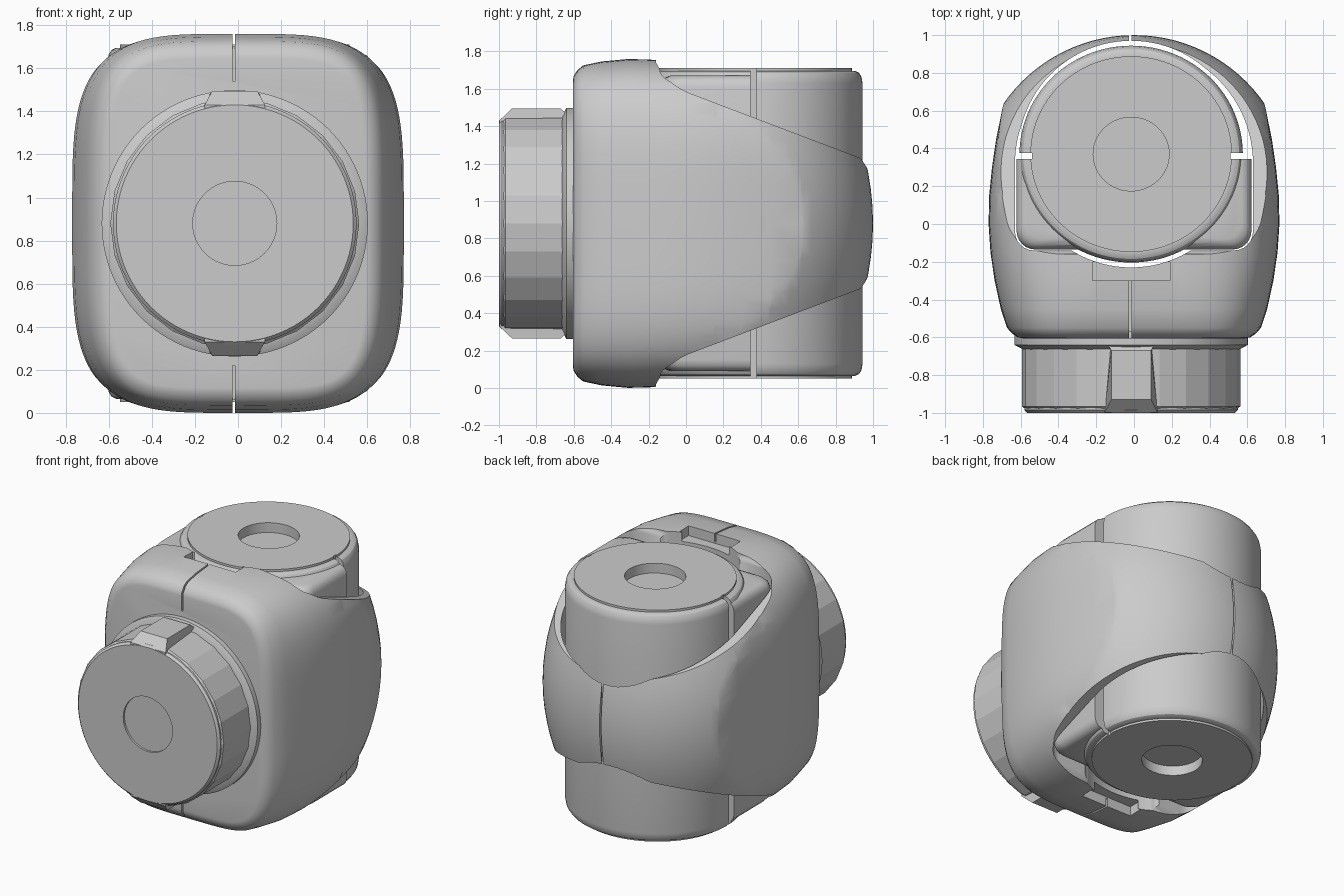
import bpy, bmesh
from math import sin, cos, pi, copysign

if "Cube" in bpy.data.objects:
    bpy.data.objects.remove(bpy.data.objects["Cube"])

CX, CY, CZ = -0.015, 0.37, 0.88     # column axis (CX, CY), flange axis (CX, CZ)


def loft(name, rings, closed=True):
    """Skin a list of equal-length point rings, capping both ends."""
    bm = bmesh.new()
    rows = [[bm.verts.new(p) for p in r] for r in rings]
    n = len(rows[0])
    for a, b in zip(rows, rows[1:]):
        for i in range(n):
            j = (i + 1) % n
            bm.faces.new((a[i], a[j], b[j], b[i]))
    bm.faces.new(rows[0])
    bm.faces.new(rows[-1])
    bmesh.ops.remove_doubles(bm, verts=bm.verts, dist=1e-5)
    bmesh.ops.recalc_face_normals(bm, faces=bm.faces)
    me = bpy.data.meshes.new(name)
    bm.to_mesh(me)
    bm.free()
    ob = bpy.data.objects.new(name, me)
    bpy.context.collection.objects.link(ob)
    return ob


def lathe(name, profile, axis, segs=96, sx=1.0):
    """Spin (radius, height) pairs about the column (Z) or flange (Y) axis."""
    rings = []
    for r, h in profile:
        ring = []
        for i in range(segs):
            c, s = r * cos(2 * pi * i / segs), r * sin(2 * pi * i / segs)
            ring.append((CX + c * sx, CY + s, h) if axis == 'Z' else (CX + c, h, CZ + s))
        rings.append(ring)
    return loft(name, rings)


def box(x0, x1, y0, y1, z0, z1):
    q = [(x0, y0), (x1, y0), (x1, y1), (x0, y1)]
    return loft("cutter", [[(x, y, z) for x, y in q] for z in (z0, z1)])


def boolean(ob, cutter, op='DIFFERENCE'):
    cutter.hide_render = True
    m = ob.modifiers.new("cut", 'BOOLEAN')
    m.object, m.operation, m.solver = cutter, op, 'EXACT'
    bpy.context.view_layer.objects.active = ob
    bpy.ops.object.modifier_apply(modifier=m.name)
    bpy.data.objects.remove(cutter)


def smooth(ob, deg=30):
    bpy.ops.object.select_all(action='DESELECT')
    ob.select_set(True)
    bpy.context.view_layer.objects.active = ob
    bpy.ops.object.shade_smooth_by_angle(angle=deg * pi / 180)


def superellipse(y, hx, hz, e, n=112):
    f = lambda v: copysign(abs(v) ** (2 / e), v)
    return [(hx * f(cos(2 * pi * i / n)), y, CZ + hz * f(sin(2 * pi * i / n))) for i in range(n)]


def front_corners(hw, front, r=0.1):
    """Left then right rounded front corners of the U-shaped pocket."""
    pts = []
    for side, start in ((-1, pi), (1, 1.5 * pi)):
        for k in range(7):
            a = start + k * pi / 12
            pts.append((side * (hw - r) + r * cos(a), front + r + r * sin(a)))
    return pts


# Shell: rounded-square sections lofted front to back
sections = [(-0.605, .59, .765, 5), (-0.6, .615, .79, 4.8), (-0.58, .645, .82, 4.5),
            (-0.55, .672, .845, 4.3), (-0.45, .705, .866, 4), (-0.3, .738, .88, 4),
            (-0.15, .76, .876, 4), (0, .77, .87, 4), (.15, .767, .865, 4), (.3, .752, .86, 4),
            (.45, .73, .855, 4), (.62, .695, .85, 4), (.8, .65, .85, 4), (1.1, .55, .85, 4)]
shell = loft("joint_shell", [superellipse(*s) for s in sections])

# Barrel-shaped back of the shell
barrel = []
for k in range(25):
    z = -0.2 + k * 0.09
    r = 0.84 - 0.35 * (z - CZ) ** 2
    arc = [(r * cos(pi * i / 48), 0.16 + r * sin(pi * i / 48), z) for i in range(49)]
    barrel.append(arc + [(-r - .22, -.3, z), (-r - .6, -1, z), (r + .6, -1, z), (r + .22, -.3, z)])
boolean(shell, loft("cutter", barrel), 'INTERSECT')

# Sloped cuts that open the top and bottom
slope = [(-.16, 2.1), (-.16, 1.74), (-.13, 1.685), (-.08, 1.635), (-.03, 1.6), (.01, 1.58),
         (1.3, 1.09), (1.3, 2.1)]
for flip in (False, True):
    pts = [(y, 2 * CZ - z if flip else z) for y, z in slope]
    boolean(shell, loft("cutter", [[(x, y, z) for y, z in pts] for x in (-1.2, 1.2)]))

# Pocket for the column
pocket = front_corners(.63, -.14) + [(.63 * cos(pi * i / 48), .32 + .63 * sin(pi * i / 48))
                                     for i in range(49)]
boolean(shell, loft("cutter", [[(x, y, z) for x, y in pocket] for z in (-.3, 2.1)]))
boolean(shell, lathe("cutter", [(.6, -.4), (.6, 2.2)], 'Z'))

# Seams and tab slots, mirrored top and bottom
for flip in (False, True):
    for x0, x1, y0, y1, z0 in ((-.026, -.014, -.7, -.57, 1.54), (-.026, -.014, -.62, -.2, 1.70),
                               (-.22, .19, -.30, -.2, 1.69)):
        z1 = 2.0
        boolean(shell, box(x0, x1, y0, y1, *((2 * CZ - z1, 2 * CZ - z0) if flip else (z0, z1))))
boolean(shell, box(-.026, -.014, .9, 1.1, .3, 1.5))
smooth(shell)

# Column: capped cylinder with rounded rims and a round recess at each end
half = [(0.0001, 1.64), (.195, 1.64), (.195, 1.71), (.518, 1.71), (.518, 1.695), (.535, 1.695),
        (.555, 1.685), (.568, 1.665), (.574, 1.63)]
column = lathe("column", half + [(r, 2 * CZ - z) for r, z in reversed(half)], 'Z', sx=1.03)
for x0, x1 in ((-.8, CX - .525), (CX + .525, .8)):
    boolean(column, box(x0, x1, .345, .376, -.2, 2))
smooth(column)

# Fairing: U-shaped filler in front of the column, ending at the side slits
rings = []
for z, d in ((.09, .05), (.1, .025), (.12, .008), (.15, 0), (1.61, 0), (1.64, .008),
             (1.66, .025), (1.67, .05)):
    w = .622 - d
    rings.append([(x, y, z) for x, y in [(-w, .345)] + front_corners(w, -.135 + d) + [(w, .345)]])
fairing = loft("fairing", rings)
boolean(fairing, lathe("cutter", [(.55, -.4), (.55, 2.2)], 'Z'))
smooth(fairing)

# Flange: faceted grip, smooth front disc with recess, seating ring
lathe("flange_grip", [(.555, -.985), (.578, -.965), (.578, -.6)], 'Y', 24)
smooth(lathe("flange_face", [(.0001, -.95), (.195, -.95), (.195, -1), (.55, -1), (.565, -.985),
                             (.565, -.7)], 'Y'))
smooth(lathe("seating_ring", [(.57, -.665), (.618, -.64), (.618, -.59)], 'Y'))

# Lugs: chamfered keys at the top and bottom of the flange
lug = [(-.998, .2), (-.998, .55), (-.93, .615), (-.67, .615), (-.61, .56), (-.61, .2)]
for name, s in (("lug_top", 1), ("lug_bottom", -1)):
    loft(name, [[(CX + k * (.105 if h > .6 else .14), y, CZ + s * h) for y, h in lug]
                for k in (-1, 1)])
